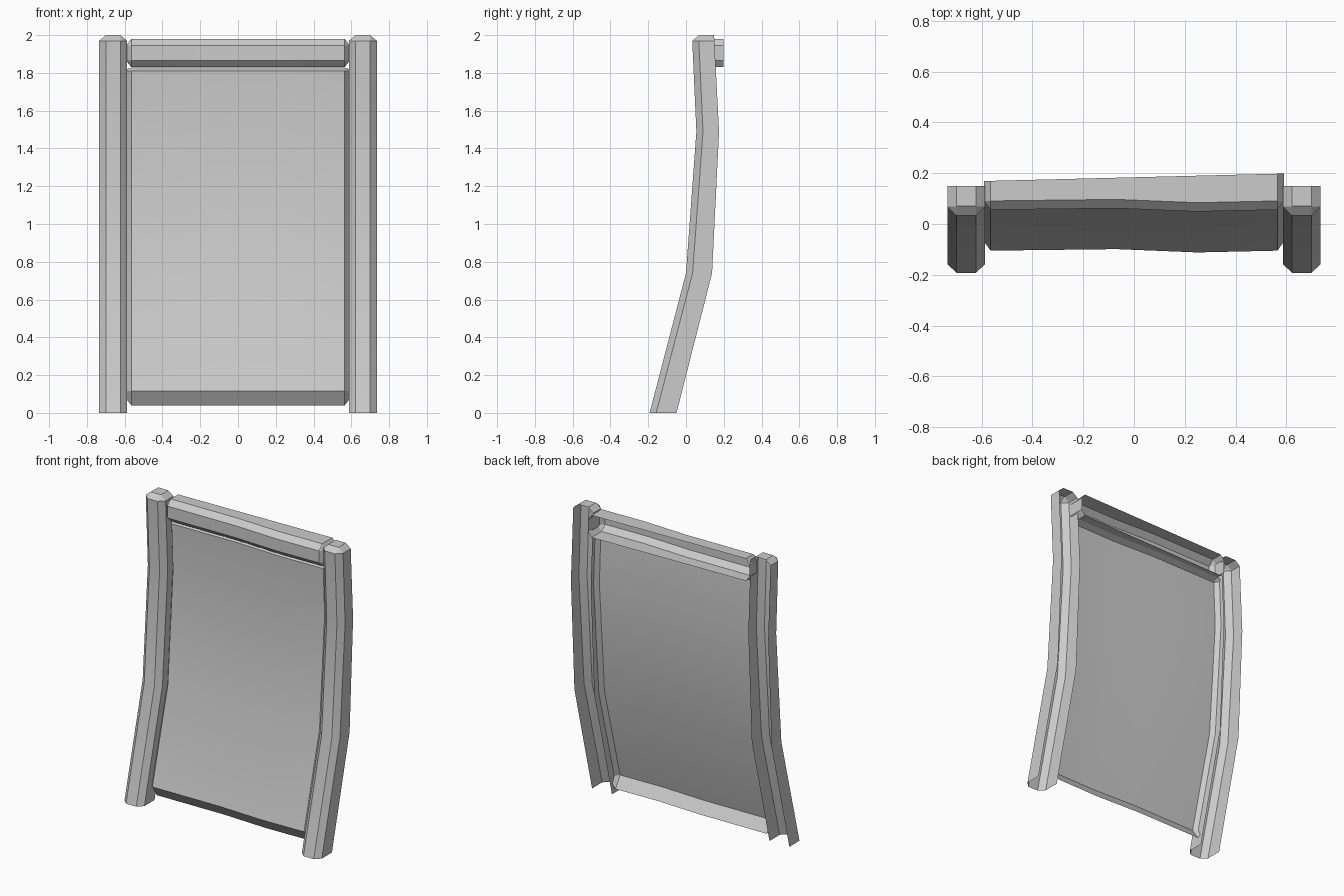
import bpy, bmesh

if "Cube" in bpy.data.objects:
    bpy.data.objects.remove(bpy.data.objects["Cube"])


def section(lo, hi, front, back, cut, depth):
    """Open-backed channel profile with chamfered front corners, as (across, y)."""
    return [(hi, back), (hi, front + depth), (hi - cut, front),
            (lo + cut, front), (lo, front + depth), (lo, back)]


def finish(name, bm):
    bmesh.ops.remove_doubles(bm, verts=bm.verts, dist=0.0005)
    bmesh.ops.recalc_face_normals(bm, faces=bm.faces)
    # open shells: make sure the outside faces the front
    if sum(f.normal.y * f.calc_area() for f in bm.faces) > 0:
        bmesh.ops.reverse_faces(bm, faces=bm.faces)
    mesh = bpy.data.meshes.new(name)
    bm.to_mesh(mesh)
    bm.free()
    obj = bpy.data.objects.new(name, mesh)
    bpy.context.collection.objects.link(obj)
    bpy.ops.object.select_all(action='DESELECT')
    obj.select_set(True)
    bpy.context.view_layer.objects.active = obj
    bpy.ops.object.shade_smooth_by_angle(angle=0.44)
    return obj


def loft(name, rings, cap_first=False, cap_last=False):
    bm = bmesh.new()
    rows = [[bm.verts.new(p) for p in ring] for ring in rings]
    bmesh.ops.remove_doubles(bm, verts=[], dist=0)
    for a, b in zip(rows, rows[1:]):
        for i in range(len(a) - 1):
            bm.faces.new((a[i], a[i + 1], b[i + 1], b[i]))
    # caps use the four distinct corners of the collapsed end ring
    for use, row in ((cap_first, rows[0]), (cap_last, rows[-1])):
        if use:
            bm.faces.new((row[0], row[1], row[4], row[5]))
    return finish(name, bm)


# Bent side posts: (z, front y, back y)
path = [(0, -0.193, -0.05), (0.74, 0.0, 0.138), (1.49, 0.055, 0.175), (1.97, 0.033, 0.15)]
rings = [[(x, y, z) for x, y in section(0.587, 0.735, f, b, 0.036, 0.035)] for z, f, b in path]
rings.append([(x, y, 2.0) for x, y in section(0.623, 0.699, 0.07, 0.149, 0, 0)])
posts = loft("side_posts", rings, cap_last=True)
posts.modifiers.new("Mirror", 'MIRROR')

# Slight waviness shared by rail and panel: (x, y offset)
wave = [(-0.565, 0.0), (-0.07, 0.006), (0.25, -0.007), (0.565, 0.0)]


# Top rail with chamfered ends and a skewed open back
def rail_back(x):
    return 0.184 + 0.025 * x


rings = []
for x, w in wave:
    rings.append([(x, y, z) for z, y in section(1.83, 1.98, 0.056 + w, rail_back(x), 0.035, 0.035)])
for x, at in ((-0.592, 0), (0.592, len(rings) + 1)):
    rings.insert(at, [(x, y, z) for z, y in section(1.865, 1.945, 0.091, rail_back(x), 0, 0)])
loft("top_rail", rings, True, True)

# Curved panel with a turned-back border
cols = [(-0.587, 0.0)] + wave + [(0.587, 0.0)]
rows = [(0.04, -0.055), (0.115, -0.105), (0.74, 0.06), (1.49, 0.115), (1.81, 0.10), (1.828, 0.14)]
rings = []
for r, (z, y) in enumerate(rows):
    ring = []
    for c, (x, w) in enumerate(cols):
        side = c in (0, len(cols) - 1)
        pz = z
        if side and r == 0:
            pz = 0.068
        if side and r == len(rows) - 1:
            pz = 1.82
        inner = 0 < r < len(rows) - 1
        ring.append((x, y + w + (0.03 if side and inner else 0), pz))
    rings.append(ring)
loft("curved_panel", rings)
